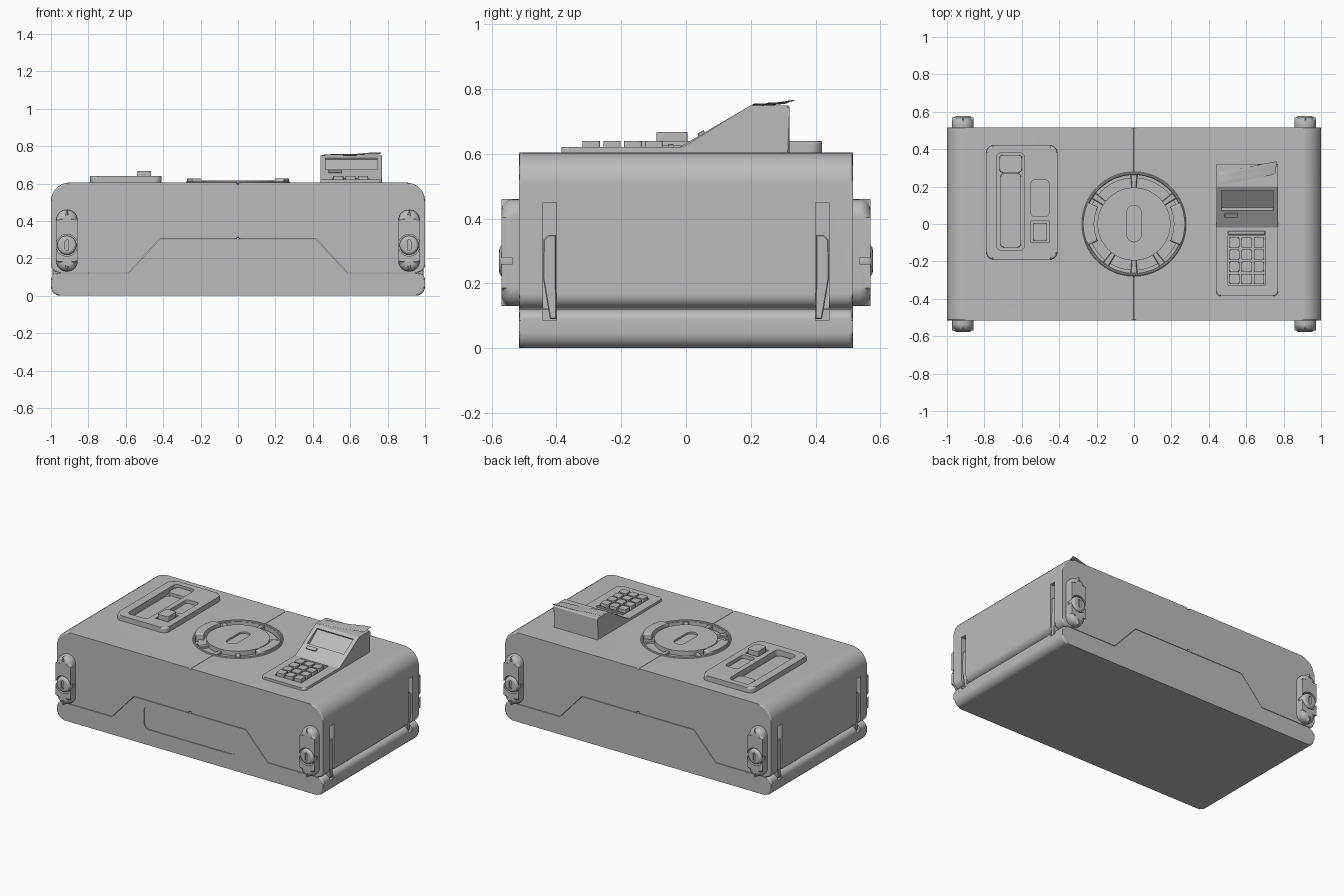
import bpy, bmesh, math
from mathutils import Vector

cube = bpy.data.objects.get("Cube")
if cube:
    bpy.data.objects.remove(cube)

grey = bpy.data.materials.new("plain_grey")
grey.use_nodes = True
grey.diffuse_color = (0.5, 0.5, 0.5, 1)
shader = next(n for n in grey.node_tree.nodes if n.type == 'BSDF_PRINCIPLED')
shader.inputs["Base Color"].default_value = grey.diffuse_color
parts = []


def fillet(corners, n=7):
    """Outline from (a, b, radius) corners, each rounded by its radius."""
    out = []
    for i, (a, b, r) in enumerate(corners):
        p = Vector((a, b))
        if r == 0:
            out.append(p)
            continue
        d0 = (Vector(corners[i - 1][:2]) - p).normalized()
        d1 = (Vector(corners[(i + 1) % len(corners)][:2]) - p).normalized()
        half = d0.angle(d1) / 2
        centre = p + (d0 + d1).normalized() * (r / math.sin(half))
        s = p + d0 * (r / math.tan(half)) - centre
        e = p + d1 * (r / math.tan(half)) - centre
        for k in range(n + 1):
            t = k / n
            w = math.pi - 2 * half
            q = (s * math.sin((1 - t) * w) + e * math.sin(t * w)) / math.sin(w)
            out.append(centre + q)
    return [p for i, p in enumerate(out) if (p - out[i - 1]).length > 1e-5]


def rrect(a0, a1, b0, b1, r=0.0):
    return fillet([(a0, b0, r), (a1, b0, r), (a1, b1, r), (a0, b1, r)])


def circle(a, b, r, n=48):
    return [Vector((a + r * math.cos(k * math.tau / n),
                    b + r * math.sin(k * math.tau / n))) for k in range(n)]


def sector(r0, r1, a0, a1, n=10):
    angs = [math.radians(a0 + (a1 - a0) * k / n) for k in range(n + 1)]
    return ([Vector((r1 * math.cos(a), r1 * math.sin(a))) for a in angs]
            + [Vector((r0 * math.cos(a), r0 * math.sin(a))) for a in reversed(angs)])


def finish(name, bm):
    bmesh.ops.recalc_face_normals(bm, faces=bm.faces)
    mesh = bpy.data.meshes.new(name)
    bm.to_mesh(mesh)
    bm.free()
    mesh.materials.append(grey)
    ob = bpy.data.objects.new(name, mesh)
    bpy.context.collection.objects.link(ob)
    parts.append(ob)
    return ob


def prism(name, outline, lo, hi, axis='z', bevel=0.0, seg=3):
    """Extrude an outline along an axis, rounding the rims of both ends."""
    put = {'x': lambda p, t: (t, p[0], p[1]),
           'y': lambda p, t: (p[0], t, p[1]),
           'z': lambda p, t: (p[0], p[1], t)}[axis]
    bm = bmesh.new()
    rings = [[bm.verts.new(put(p, t)) for p in outline] for t in (lo, hi)]
    caps = [bm.faces.new(r) for r in rings]
    n = len(outline)
    for i in range(n):
        j = (i + 1) % n
        bm.faces.new((rings[0][i], rings[0][j], rings[1][j], rings[1][i]))
    if bevel:
        rims = [e for f in caps for e in f.edges]
        bmesh.ops.bevel(bm, geom=rims, offset=bevel, segments=seg, profile=0.5,
                        affect='EDGES', clamp_overlap=False)
    return finish(name, bm)


def cut(targets, cutter):
    for ob in targets:
        mod = ob.modifiers.new("cut", 'BOOLEAN')
        mod.operation, mod.solver, mod.object = 'DIFFERENCE', 'EXACT', cutter
        bpy.context.view_layer.objects.active = ob
        bpy.ops.object.modifier_apply(modifier=mod.name)
    parts.remove(cutter)
    bpy.data.objects.remove(cutter)


# Base tray with a raised middle, and its label recess
side = [(1, 0, .05), (1, .12, .035), (.585, .12, .01), (.42, .3, .01)]
base = prism("base", fillet(side + [(-a, b, r) for a, b, r in reversed(side)]),
             -.515, .515, 'y', .012)
cut([base], prism("label_cutter", rrect(-.345, .345, .105, .265, .04), -.6, -.509, 'y'))

# Two lid halves meeting in a seam
lids = {}
for s, label in ((1, "left"), (-1, "right")):
    lid = [(0, .303, .011), (.42, .303, .011), (.585, .123, .011), (1, .123, .045),
           (1, .605, .1), (0, .605, .011)]
    lids[s] = prism(label + "_lid", fillet([(s * a, b, r) for a, b, r in lid]),
                    -.515, .515, 'y', .01)

# Side slots with hinge arms, and the corner latches
for s, label in ((1, "left"), (-1, "right")):
    for t, end in ((-1, "front"), (1, "back")):
        ys = sorted((t * .4, t * .442))
        xs = sorted((s * .955, s * 1.05))
        cut([lids[s], base], prism("slot_cutter", rrect(*ys, .085, .45), *xs, 'x'))
        arm = [(t * .4, .09), (t * .42, .09), (t * .442, .22), (t * .44, .335),
               (t * .425, .35), (t * .402, .35)]
        prism(f"{label}_{end}_hinge_arm", [Vector(p) for p in arm],
              *sorted((s * .95, s * .992)), 'x', .003, 1)

        x = s * .915
        latch = prism(f"{label}_{end}_latch", rrect(x - .057, x + .057, .13, .46, .056),
                      *sorted((t * .47, t * .57)), 'y', .035, 5)
        cut([latch], prism("latch_cutter", circle(x, .27, .058),
                           *sorted((t * .535, t * .6)), 'y'))
        knob = prism(f"{label}_{end}_knob", circle(x, .27, .051, 32),
                     *sorted((t * .515, t * .577)), 'y', .018, 4)
        cut([knob], prism("knob_cutter", rrect(x - .009, x + .009, .242, .298, .008),
                          *sorted((t * .566, t * .6)), 'y'))

halves = list(lids.values())

# Round dial sunk into the top
cut(halves, prism("dial_cutter", circle(0, 0, .263), .57, .7))
prism("dial_step", circle(0, 0, .248), .55, .584, 'z', .004)
dial = prism("dial", circle(0, 0, .195), .55, .615, 'z', .02)
cut([dial], prism("dial_slot_cutter", rrect(-.038, .038, -.095, .1, .037), .603, .7))
bpy.ops.mesh.primitive_torus_add(major_segments=64, minor_segments=10, location=(0, 0, .603),
                                 major_radius=.271, minor_radius=.009)
rim = bpy.context.object
rim.name = "dial_rim"
rim.data.materials.append(grey)
parts.append(rim)
for i, a in enumerate((90, -55, -125, -90, 35, 145)):
    prism(f"dial_spoke_{i + 1}", sector(.18, .266, a - 4, a + 4, 3), .56, .6, 'z', .004, 1)
for a, label in ((0, "left"), (180, "right")):
    prism(label + "_dial_clip", sector(.213, .272, a - 25, a + 25), .56, .626, 'z', .012)

# Slide panel: long channel, short channel and a switch
panel = prism("slide_panel", rrect(-.79, -.41, -.19, .42, .04), .59, .64, 'z', .012)
cut([panel, lids[-1]], prism("channel_cutter", rrect(-.735, -.585, -.14, .38, .025), .6, .7))
prism("channel_insert", rrect(-.715, -.603, -.125, .27, .02), .58, .612, 'z', .005)
prism("channel_slider", rrect(-.72, -.598, .275, .37, .02), .58, .628, 'z', .005)
cut([panel], prism("pocket_cutter", rrect(-.55, -.455, .04, .235, .018), .615, .7))
cut([panel], prism("switch_cutter", rrect(-.55, -.455, -.1, .015), .615, .7))
prism("switch", rrect(-.541, -.464, -.091, .005, .008), .6, .667, 'z', .006)

# Payment terminal: flat keypad plate and a raised screen housing
plate = prism("terminal_plate", rrect(.44, .77, -.385, .31, .025), .59, .622, 'z', .008)
housing = prism("terminal_housing",
                fillet([(-.03, .6, 0), (-.03, .615, 0), (.2, .75, .008),
                        (.32, .75, .008), (.32, .6, 0)]), .44, .77, 'x', .006)
slope = Vector((.23, .135)).normalized()
normal = Vector((-slope.y, slope.x))
foot = Vector((-.03, .615))
low, high = foot + slope * .12, foot + slope * .242
cut([housing], prism("screen_cutter", [low - normal * .028, high - normal * .01,
                                       high + normal * .03, low + normal * .03],
                     .468, .742, 'x'))
button = foot + slope * .08
prism("screen_button", [button - normal * .01, button + slope * .022 - normal * .01,
                        button + slope * .022 + normal * .008, button + normal * .008],
      .485, .557, 'x', .002, 1)

# Keypad
cut([plate], prism("keypad_cutter", rrect(.502, .702, -.326, -.064), .608, .7))
for row in range(4):
    for col in range(3):
        x, y = .536 + .066 * col, -.293 + .0645 * row
        prism(f"key_{row * 3 + col + 1}", rrect(x - .027, x + .027, y - .027, y + .027, .006),
              .6, .64, 'z', .005, 2)
prism("enter_bar", rrect(.502, .702, -.056, -.038), .6, .63, 'z', .003, 1)

# Curling paper receipt
bm = bmesh.new()
rows = []
for k in range(11):
    t = k / 10
    x, y, z = .445 + .31 * t, .205 + .06 * t, .753 + .002 * math.sin(t * 9) + .004 * t
    rows.append([bm.verts.new((x + .01 * u, y + .07 * u, z + .009 * t * u * u))
                 for u in (0, .33, .67, 1)])
for r0, r1 in zip(rows, rows[1:]):
    for j in range(3):
        bm.faces.new((r0[j], r1[j], r1[j + 1], r0[j + 1]))
receipt = finish("receipt", bm)
receipt.modifiers.new("thickness", 'SOLIDIFY').thickness = .003

# Smooth shading with sharp edges kept
for ob in parts:
    bpy.ops.object.select_all(action='DESELECT')
    ob.select_set(True)
    bpy.context.view_layer.objects.active = ob
    bpy.ops.object.shade_smooth_by_angle(angle=math.radians(35))
    ob.modifiers.new("weighted", 'WEIGHTED_NORMAL').keep_sharp = True
